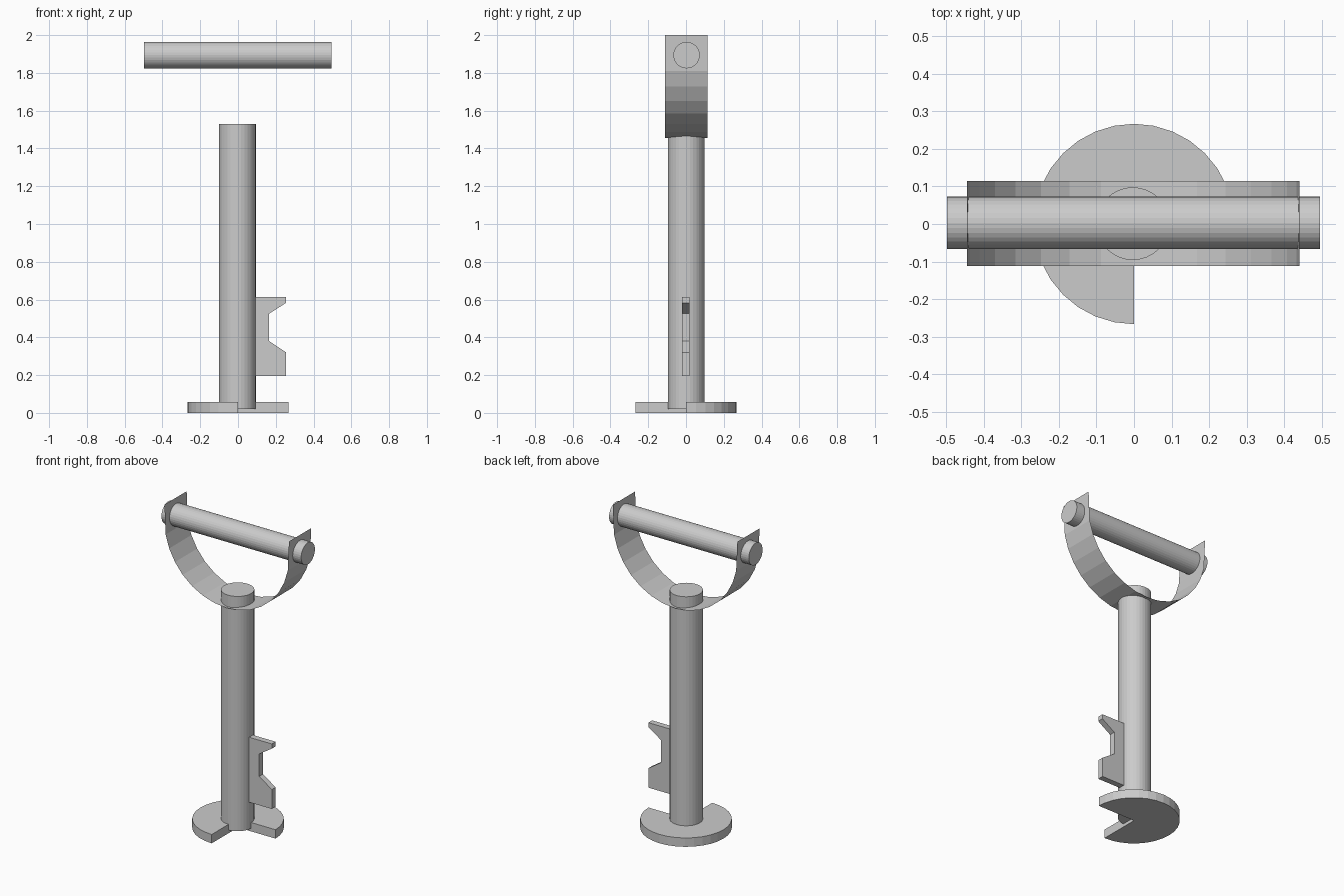
import bpy, bmesh
from math import sin, cos, pi, radians
from mathutils import Vector

if "Cube" in bpy.data.objects:
    bpy.data.objects.remove(bpy.data.objects["Cube"])


def build(name, points, depth):
    """Make a face from points and extrude it along depth."""
    bm = bmesh.new()
    face = bm.faces.new([bm.verts.new(p) for p in points])
    ext = bmesh.ops.extrude_face_region(bm, geom=[face], use_keep_orig=True)
    moved = [g for g in ext["geom"] if isinstance(g, bmesh.types.BMVert)]
    bmesh.ops.translate(bm, verts=moved, vec=Vector(depth))
    bmesh.ops.recalc_face_normals(bm, faces=bm.faces)
    return finish(name, bm)


def finish(name, bm):
    mesh = bpy.data.meshes.new(name)
    bm.to_mesh(mesh)
    bm.free()
    obj = bpy.data.objects.new(name, mesh)
    bpy.context.collection.objects.link(obj)
    return obj


def ring(r, n=32):
    return [(r * cos(2 * pi * i / n), r * sin(2 * pi * i / n)) for i in range(n)]


# Upright shaft
build("shaft", [(x - 0.003, y + 0.001, 0.02) for x, y in ring(0.097)], (0, 0, 1.51))

# Horizontal grip bar through the strap ends
build("grip_bar", [(-0.498, a + 0.003, b + 1.894) for a, b in ring(0.07)], (0.994, 0, 0))

# Three-quarter foot disc, front right quadrant open
pie = [(0, 0, 0)] + [(x, y, 0) for x, y in ring(0.267)[:25]]
build("foot_disc", pie, (0, 0, 0.057))

# Notched plate on the shaft side
profile = [(0.05, 0.195), (0.255, 0.195), (0.255, 0.32), (0.165, 0.38),
           (0.165, 0.525), (0.255, 0.583), (0.255, 0.613), (0.05, 0.613)]
build("notched_plate", [(x, -0.02, z) for x, z in profile], (0, 0.038, 0))

# Thin U-shaped strap: half circle with its ends pulled up
bm = bmesh.new()
R, cz, n = 0.443, 1.897, 16
rows = []
for i in range(n + 1):
    a = radians(180 + 180 * i / n)
    x, z = R * cos(a) - 0.002, cz + R * sin(a)
    if i in (0, n):
        z = 2.0
    rows.append([bm.verts.new((x, y, z)) for y in (-0.112, 0.114)])
for p, q in zip(rows, rows[1:]):
    bm.faces.new((p[0], q[0], q[1], p[1]))
finish("handle_strap", bm)
